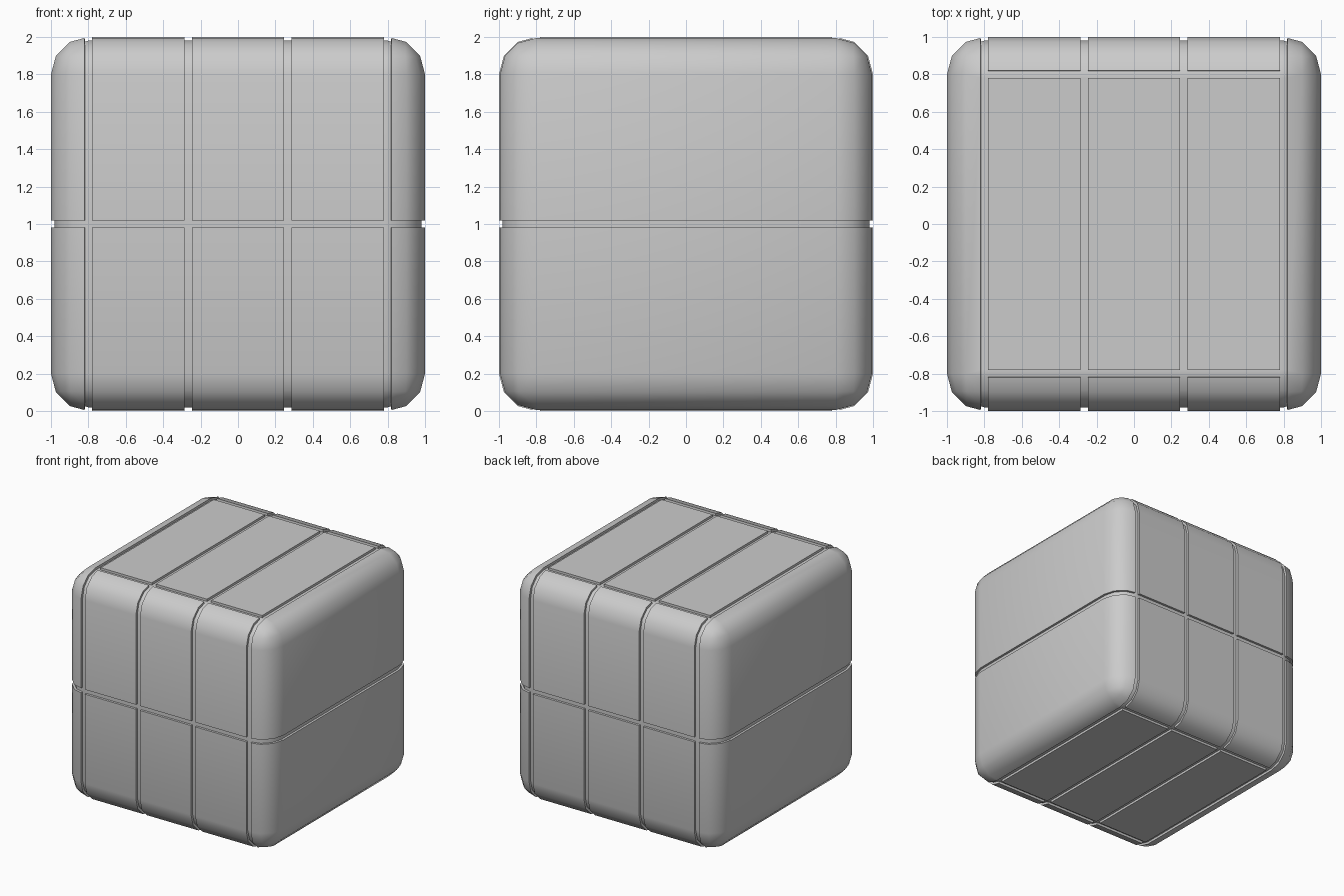
import bpy, bmesh
from mathutils import Vector

if "Cube" in bpy.data.objects:
    bpy.data.objects.remove(bpy.data.objects["Cube"])

HALF_GAP, DEPTH, RADIUS = 0.02, 0.02, 0.2
CORE = 1 - RADIUS
X_LINES = (-0.8, -0.267, 0.267, 0.8)
Y_LINES = (-0.8, 0.8)


def cut(bm, axis, pos, test=lambda f: True):
    """Slice both borders of one groove into the faces passing the test."""
    normal = Vector((0, 0, 0))
    normal[axis] = 1
    for side in (-HALF_GAP, HALF_GAP):
        faces = [f for f in bm.faces if test(f)]
        edges = {e for f in faces for e in f.edges}
        verts = {v for f in faces for v in f.verts}
        bmesh.ops.bisect_plane(bm, geom=list(verts) + list(edges) + faces, dist=1e-5,
                               plane_co=normal * (pos + side), plane_no=normal)


def near(value, lines):
    return any(abs(value - p) < HALF_GAP for p in lines)


def on_cap(f):
    # top and bottom panels between the side caps
    return abs(f.normal.z) > 0.9 and abs(f.calc_center_median().x) < 0.82


def is_groove(f):
    c = f.calc_center_median()
    return near(c.x, X_LINES) or near(c.z, (0,)) or (on_cap(f) and near(c.y, Y_LINES))


# Rounded cube
bm = bmesh.new()
bmesh.ops.create_cube(bm, size=2)
bmesh.ops.bevel(bm, geom=bm.edges[:], offset=RADIUS, segments=3, profile=0.5, affect='EDGES')

# Groove outlines
for x in X_LINES:
    cut(bm, 0, x)
cut(bm, 2, 0)
bm.normal_update()
for y in Y_LINES:
    cut(bm, 1, y, on_cap)
bm.normal_update()

# Sink the groove floors towards the core of the rounded cube
floor = [f for f in bm.faces if is_groove(f)]
new = bmesh.ops.extrude_face_region(bm, geom=floor)["geom"]
left = [f for f in floor if f.is_valid]
if left:
    bmesh.ops.delete(bm, geom=left, context='FACES')
for v in (g for g in new if isinstance(g, bmesh.types.BMVert)):
    q = Vector([max(-CORE, min(CORE, c)) for c in v.co])
    v.co = q + (v.co - q) * (1 - DEPTH / RADIUS)
bmesh.ops.recalc_face_normals(bm, faces=bm.faces[:])
bmesh.ops.translate(bm, verts=bm.verts[:], vec=(0, 0, 1))

mesh = bpy.data.meshes.new("panelled_block")
bm.to_mesh(mesh)
bm.free()
block = bpy.data.objects.new("panelled_block", mesh)
bpy.context.collection.objects.link(block)
bpy.context.view_layer.objects.active = block
block.select_set(True)
bpy.ops.object.shade_smooth_by_angle(angle=0.7)
